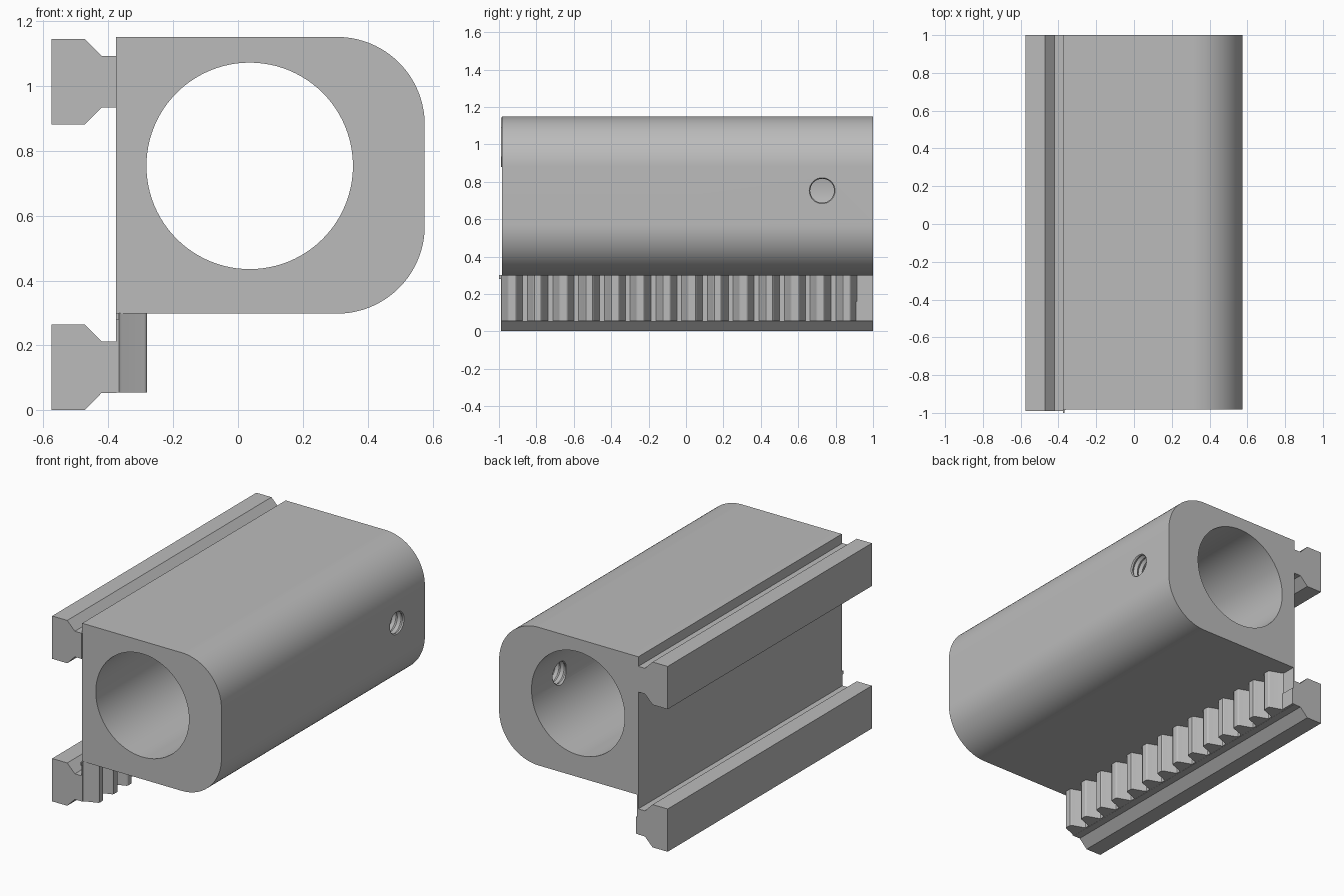
import bpy, bmesh, math
from mathutils import Vector

cube = bpy.data.objects.get("Cube")
if cube:
    bpy.data.objects.remove(cube, do_unlink=True)

grey = bpy.data.materials.new("plain grey")
grey.use_nodes = True
GREY = (0.5, 0.5, 0.5, 1)
grey.diffuse_color = GREY
grey.node_tree.nodes["Principled BSDF"].inputs["Base Color"].default_value = GREY


def finish(name, bm, angle=30):
    bmesh.ops.recalc_face_normals(bm, faces=bm.faces)
    mesh = bpy.data.meshes.new(name)
    bm.to_mesh(mesh)
    bm.free()
    mesh.materials.append(grey)
    obj = bpy.data.objects.new(name, mesh)
    bpy.context.collection.objects.link(obj)
    bpy.ops.object.select_all(action="DESELECT")
    obj.select_set(True)
    bpy.context.view_layer.objects.active = obj
    bpy.ops.object.shade_smooth_by_angle(angle=math.radians(angle))
    return obj


def prism(name, points, offset):
    """Extrude a closed outline of 3D points along an offset."""
    bm = bmesh.new()
    face = bm.faces.new([bm.verts.new(p) for p in points])
    new = bmesh.ops.extrude_face_region(bm, geom=[face])["geom"]
    moved = [v for v in new if isinstance(v, bmesh.types.BMVert)]
    bmesh.ops.translate(bm, verts=moved, vec=Vector(offset))
    return finish(name, bm)


def box(name, x0, x1, y0, y1, z0, z1):
    outline = [(x0, y0, z0), (x1, y0, z0), (x1, y0, z1), (x0, y0, z1)]
    return prism(name, outline, (0, y1 - y0, 0))


def arc(cx, cz, r, a0, a1, n):
    steps = [math.radians(a0 + (a1 - a0) * i / n) for i in range(n + 1)]
    return [(cx + r * math.cos(a), cz + r * math.sin(a)) for a in steps]


def cut(target, cutter):
    mod = target.modifiers.new("cut", "BOOLEAN")
    mod.operation = "DIFFERENCE"
    mod.solver = "EXACT"
    mod.object = cutter
    bpy.context.view_layer.objects.active = target
    bpy.ops.object.modifier_apply(modifier=mod.name)
    bpy.data.objects.remove(cutter, do_unlink=True)


# Main body with two large rounded edges
LEFT, RIGHT, BOTTOM, TOP, R = -0.375, 0.575, 0.298, 1.15, 0.27
profile = [(LEFT, TOP), (LEFT, BOTTOM)]
profile += arc(RIGHT - R, BOTTOM + R, R, -90, 0, 32)
profile += arc(RIGHT - R, TOP - R, R, 0, 90, 32)
body = prism("body", [(x, -0.983, z) for x, z in profile], (0, 1.983, 0))

# Long round bore
ring = arc(0.036, 0.753, 0.318, 0, 360, 96)[:-1]
cut(body, prism("bore_cutter", [(x, -1.2, z) for x, z in ring], (0, 2.4, 0)))

# Threaded side hole: a zigzag lathe along x
bm = bmesh.new()
rings = []
for i in range(23):
    r = 0.076 if i % 2 == 0 else 0.064
    circle = arc(0.728, 0.752, r, 0, 360, 32)[:-1]
    rings.append([bm.verts.new((0.2 + i * 0.0175, y, z)) for y, z in circle])
for a, b in zip(rings, rings[1:]):
    for k in range(32):
        j = (k + 1) % 32
        bm.faces.new((a[k], a[j], b[j], b[k]))
bm.faces.new(rings[0])
bm.faces.new(rings[-1])
cut(body, finish("thread_cutter", bm))
bpy.ops.object.select_all(action="DESELECT")
body.select_set(True)
bpy.context.view_layer.objects.active = body
bpy.ops.object.shade_smooth_by_angle(angle=math.radians(30))

# Two matching dovetail rails
half = [(-0.374, 0.079), (-0.42, 0.079), (-0.472, 0.132), (-0.575, 0.132)]
rail = half + [(x, -z) for x, z in reversed(half)]
for name, mid in (("upper_rail", 1.012), ("lower_rail", 0.133)):
    prism(name, [(x, -0.99, z + mid) for x, z in rail], (0, 1.99, 0))

# Rack backing strip, front lip and end step
box("rack_backing", -0.375, -0.367, -0.99, 1, 0.055, 0.3)
box("rack_lip", -0.375, -0.367, -1, -0.985, 0.28, 0.3)
box("rack_end_step", -0.37, -0.36, 0.91, 1, 0.055, 0.16)

# Rack teeth with rounded tips and filleted roots, in (y from centre, x)
PITCH, TEETH, FIRST = 0.1375, 14, -0.93
flank = [(-0.064, -0.369), (-0.056, -0.366), (-0.050, -0.358),
         (-0.025, -0.289), (-0.022, -0.284), (-0.017, -0.281)]
tooth = flank + [(-y, x) for y, x in reversed(flank)]
outline = [(-0.99, -0.371)]
for i in range(TEETH):
    outline += [(max(FIRST + i * PITCH + y, -0.989), x) for y, x in tooth]
outline.append((FIRST + TEETH * PITCH - 0.06, -0.371))
prism("rack_teeth", [(x, y, 0.055) for y, x in outline], (0, 0, 0.245))
